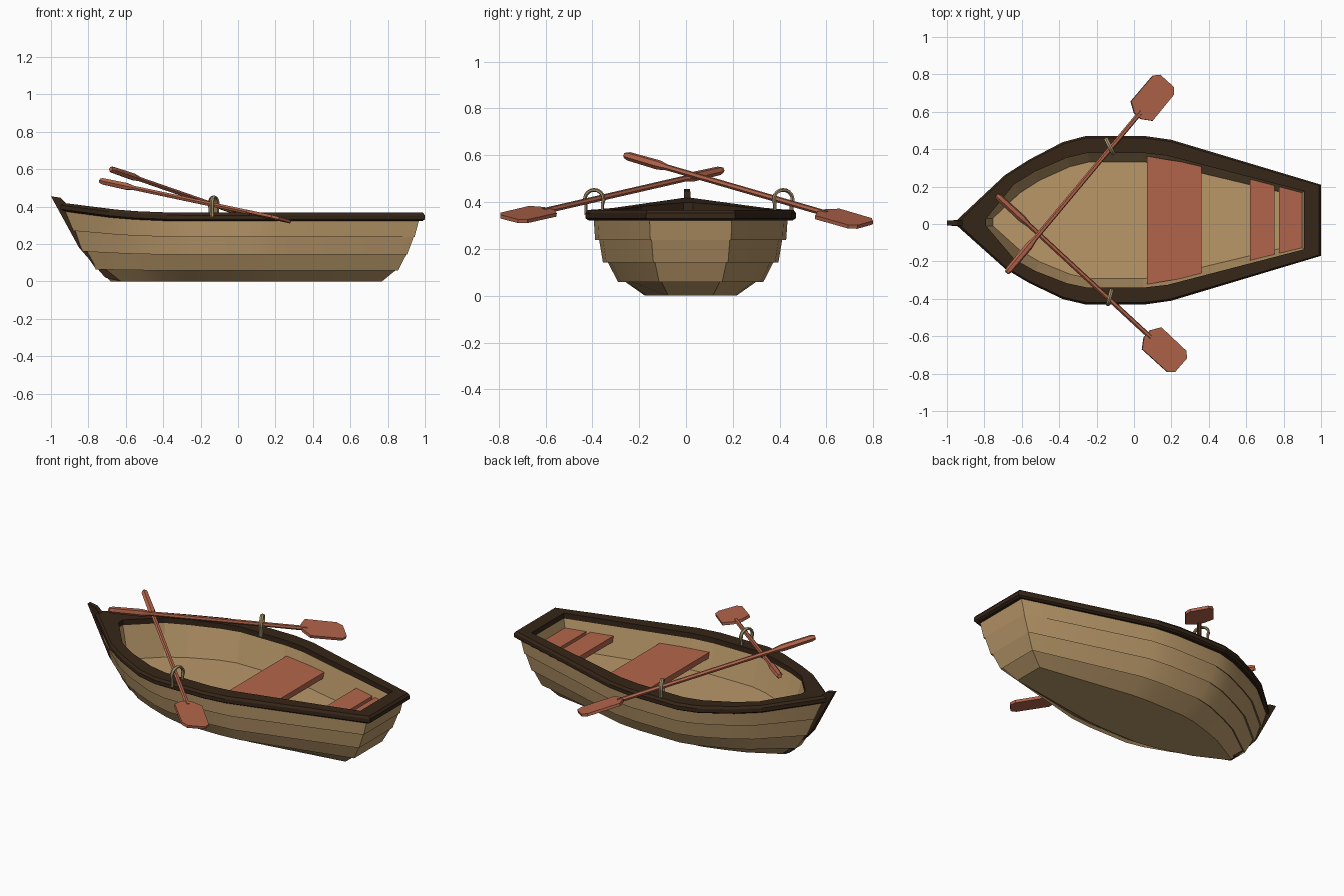
import bpy, bmesh, math
from mathutils import Vector, Matrix

if "Cube" in bpy.data.objects:
    bpy.data.objects.remove(bpy.data.objects["Cube"])


def material(name, rgb):
    m = bpy.data.materials.new(name)
    m.diffuse_color = (*rgb, 1)
    m.use_nodes = True
    m.node_tree.nodes["Principled BSDF"].inputs["Base Color"].default_value = m.diffuse_color
    return m


PALE = material("pale_wood", (0.48, 0.31, 0.14))
DARK = material("dark_wood", (0.037, 0.019, 0.009))
RED = material("red_wood", (0.45, 0.13, 0.07))
METAL = material("oarlock_metal", (0.36, 0.28, 0.14))


def bow(x):
    return max(0, (-x - 0.3) / 0.65)


def sheer(x):
    return 0.055 * bow(x) ** 2


def finish(bm, name, mat, smooth=False):
    bmesh.ops.recalc_face_normals(bm, faces=bm.faces)
    me = bpy.data.meshes.new(name)
    bm.to_mesh(me)
    bm.free()
    ob = bpy.data.objects.new(name, me)
    bpy.context.collection.objects.link(ob)
    me.materials.append(mat)
    if smooth:
        bpy.ops.object.select_all(action='DESELECT')
        ob.select_set(True)
        bpy.context.view_layer.objects.active = ob
        bpy.ops.object.shade_smooth_by_angle(angle=math.radians(25))
    return ob


def skin(bm, rows, wrap=False, caps=()):
    """Join closed rings of points with quads."""
    vs = [[bm.verts.new(p) for p in r] for r in rows]
    n = len(rows[0])
    for i in range(len(vs) if wrap else len(vs) - 1):
        a, b = vs[i], vs[(i + 1) % len(vs)]
        for j in range(n):
            k = (j + 1) % n
            bm.faces.new((a[j], a[k], b[k], b[j]))
    for c in caps:
        bm.faces.new(vs[c])


def ring(half):
    """Mirror a half outline about the boat's centre line."""
    pts = half + [(x, -y, z) for x, y, z in reversed(half)]
    return [(x, y + 0.02 - 0.014 * min(1, bow(x)), z) for x, y, z in pts]


def plate(name, outline, depth, mat, matrix=Matrix()):
    bm = bmesh.new()
    skin(bm, [[matrix @ (Vector(p) + Vector(depth) * s) for p in outline]
              for s in (-0.5, 0.5)], caps=(0, 1))
    return finish(bm, name, mat)


# Hull of overlapping strakes: z, bow x, stern x, half width, transom half width
LEVELS = [(0.0, -0.68, 0.77, 0.195, 0.095), (0.07, -0.76, 0.855, 0.295, 0.13),
          (0.155, -0.83, 0.905, 0.36, 0.155), (0.25, -0.88, 0.945, 0.393, 0.168),
          (0.34, -0.93, 0.972, 0.415, 0.176)]
SHAPE = [(0, 0.04), (0.13, 0.55), (0.2, 0.73), (0.29, 0.92), (0.355, 1),
         (0.52, 1), (0.6, 0.96)]


def hull_row(z, xb, xs, w, ws, lap=0):
    half = []
    for t, f in SHAPE + [(1, ws / w)]:
        x = xb + (xs - xb) * t
        y = w * f + (lap if t < 1 else lap * 0.3)
        half.append((x, y, z - lap * 0.8 + sheer(x) * z / 0.34))
    return ring(half)


rows = [hull_row(*LEVELS[0])]
for i, lev in enumerate(LEVELS[1:], 1):
    rows.append(hull_row(*lev))
    if i < len(LEVELS) - 1:
        rows.append(hull_row(*lev, lap=0.015))
bm = bmesh.new()
skin(bm, rows, caps=(0,))
finish(bm, "hull", PALE, True)

# Gunwale rail around the top edge
OUTER = [(-0.95, 0.012), (-0.69, 0.25), (-0.56, 0.33), (-0.38, 0.42),
         (-0.26, 0.45), (0.06, 0.45), (0.2, 0.43), (1.0, 0.19)]
INNER = [(-0.79, 0.02), (-0.64, 0.2), (-0.53, 0.265), (-0.36, 0.335),
         (-0.25, 0.36), (0.05, 0.36), (0.18, 0.345), (0.91, 0.155)]


def rail_row(s, z):
    half = []
    for (ax, ay), (bx, by) in zip(OUTER, INNER):
        x, y = ax + (bx - ax) * s, ay + (by - ay) * s
        half.append((x, y, z + sheer(x)))
    return ring(half)


bm = bmesh.new()
skin(bm, [rail_row(*p) for p in [(0.16, 0.322), (0, 0.331), (0, 0.353),
                                 (0.12, 0.367), (1, 0.367), (1, 0.33)]], wrap=True)
finish(bm, "gunwale", DARK)

# Inner walls and floor
top = ring([(x, y, 0.335 + sheer(x)) for x, y in INNER])
low = ring([(x * 0.955, max(0.02, y - 0.048 if x < 0.5 else y - 0.025), 0.17)
            for x, y in INNER])
bm = bmesh.new()
skin(bm, [top, low], caps=(1,))
finish(bm, "inner_lining", PALE)

# Stem post, wider at the foot
stem = plate("stem_post", [(-1, 0.005, 0.455), (-0.85, 0.005, 0.18), (-0.71, 0.005, 0.02),
                           (-0.62, 0.005, 0.0), (-0.79, 0.005, 0.18), (-0.9, 0.005, 0.4),
                           (-0.95, 0.005, 0.447)], (0, 0.026, 0), DARK)
for v in stem.data.vertices:
    v.co.y = 0.005 + (v.co.y - 0.005) * (1 + 1.2 * (0.45 - v.co.z) / 0.45)

# Seats: x start, half width, x end, half width
for name, x0, w0, x1, w1 in [("middle_seat", 0.07, 0.342, 0.36, 0.294),
                             ("stern_seat_front", 0.62, 0.23, 0.752, 0.205),
                             ("stern_seat_back", 0.775, 0.194, 0.907, 0.15)]:
    plate(name, [(x0, 0.02 - w0, 0.267), (x1, 0.02 - w1, 0.267),
                 (x1, 0.02 + w1, 0.267), (x0, 0.02 + w0, 0.267)], (0, 0, 0.034), RED)


# Oars: tapered six-sided shaft plus a flat blade
def oar(name, grip, tip, tilt):
    grip, tip = Vector(grip), Vector(tip)
    ax = (tip - grip).normalized()
    side = Vector((abs(ax.y), -ax.x * math.copysign(1, ax.y), 0)).normalized()
    side = (side + Vector((0, 0, tilt))).normalized()
    up = ax.cross(side).normalized()
    side = up.cross(ax)
    m = Matrix((ax, side, up)).transposed().to_4x4()
    m.translation = grip
    length = (tip - grip).length
    e = length - 0.25
    bm = bmesh.new()
    sections = [(0, 0.013), (0.02, 0.019), (0.19, 0.021), (0.24, 0.013), (e + 0.03, 0.013)]
    skin(bm, [[m @ Vector((d, r * math.cos(a * math.pi / 3), r * math.sin(a * math.pi / 3)))
               for a in range(6)] for d, r in sections], caps=(0, -1))
    finish(bm, name + "_shaft", RED)
    half = [(e, 0.025), (e + 0.035, 0.079), (e + 0.22, 0.077), (length, 0.05)]
    plate(name + "_blade", [(x, y, 0) for x, y in half] +
          [(x, -y, 0) for x, y in reversed(half)], (0, 0, 0.016), RED, m)


oar("left_oar", (-0.68, -0.26, 0.6), (0.175, 0.765, 0.303), -0.2)
oar("right_oar", (-0.735, 0.155, 0.537), (0.25, -0.755, 0.328), -0.2)

# Oarlock arches on the rails
for name, y0, slant in (("left_oarlock", 0.415, -0.5), ("right_oarlock", -0.392, 0.25)):
    bm = bmesh.new()
    rows = []
    for i in range(13):
        a = math.pi * (i / 12 * 1.3 - 0.15)
        out = Vector((slant * math.cos(a), math.cos(a), math.sin(a)))
        c = Vector((-0.13, y0, 0.412)) + out * 0.04
        d = out.normalized()
        side = Vector((1, -slant, 0)).normalized()
        rows.append([c + 0.008 * (d * math.cos(b) + side * 1.5 * math.sin(b))
                     for b in (k * math.pi / 3 for k in range(6))])
    for k, end in ((0, rows[0]), (1, rows[-1])):
        foot = [p + Vector((0, 0, -0.045)) for p in end]
        rows.insert(0, foot) if k == 0 else rows.append(foot)
    skin(bm, rows, caps=(0, -1))
    finish(bm, name, METAL, True)
